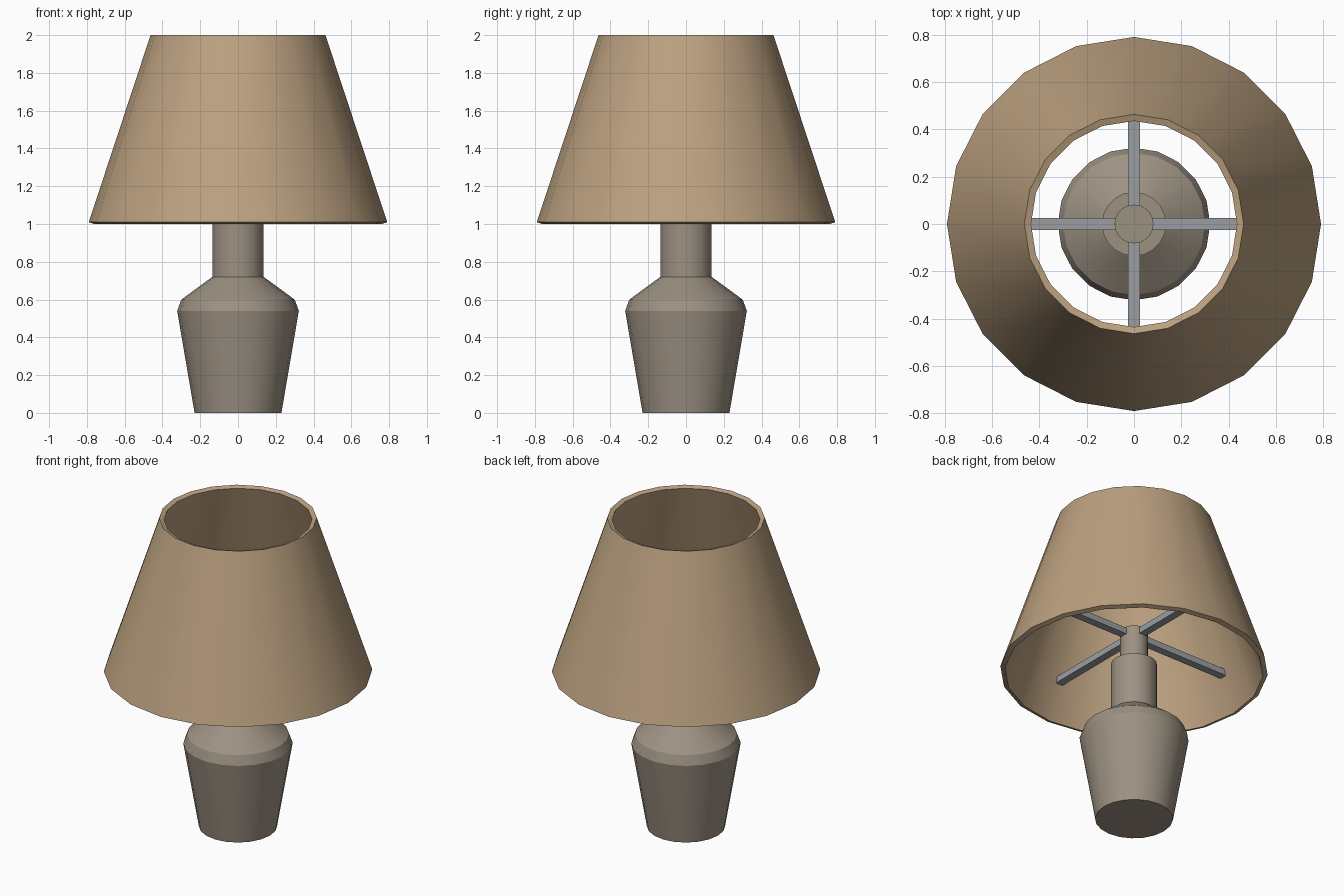
import bpy, bmesh, math

if "Cube" in bpy.data.objects:
    bpy.data.objects.remove(bpy.data.objects["Cube"])

SIDES = 20


def material(name, rgb):
    m = bpy.data.materials.new(name)
    m.diffuse_color = (*rgb, 1)
    m.use_nodes = True
    m.node_tree.nodes["Principled BSDF"].inputs["Base Color"].default_value = m.diffuse_color
    return m


fabric = material("tan_fabric", (0.50, 0.355, 0.215))
ceramic = material("warm_grey_ceramic", (0.335, 0.285, 0.225))
metal = material("grey_metal", (0.33, 0.345, 0.36))


def finish(bm, name, mat, smooth=None):
    bmesh.ops.recalc_face_normals(bm, faces=bm.faces)
    me = bpy.data.meshes.new(name)
    bm.to_mesh(me)
    bm.free()
    me.materials.append(mat)
    ob = bpy.data.objects.new(name, me)
    bpy.context.collection.objects.link(ob)
    if smooth:
        bpy.ops.object.select_all(action='DESELECT')
        ob.select_set(True)
        bpy.context.view_layer.objects.active = ob
        bpy.ops.object.shade_smooth_by_angle(angle=math.radians(smooth))
    return ob


def lathe(name, profile, mat, closed=False):
    """Spin (radius, z) points round z; cap the ends, or close the profile into a ring."""
    bm = bmesh.new()
    rings = []
    for r, z in profile:
        rings.append([bm.verts.new((r * math.cos(a), r * math.sin(a), z))
                      for a in (2 * math.pi * i / SIDES for i in range(SIDES))])
    pairs = list(zip(rings, rings[1:]))
    if closed:
        pairs.append((rings[-1], rings[0]))
    else:
        bm.faces.new(rings[0])
        bm.faces.new(rings[-1])
    for lo, hi in pairs:
        for i in range(SIDES):
            j = (i + 1) % SIDES
            bm.faces.new((lo[i], lo[j], hi[j], hi[i]))
    return finish(bm, name, mat, 22)


# Vase-shaped base with neck, and the thinner lamp holder on top
lathe("base", [(0.23, 0), (0.322, 0.54), (0.30, 0.60),
               (0.136, 0.72), (0.136, 1.05)], ceramic)
lathe("lamp_holder", [(0.082, 1.04), (0.082, 1.27)], ceramic)

# Hollow tapered shade, wall thickness square to the slope
lathe("shade", [(0.79, 1.01), (0.463, 2.0), (0.435, 1.99), (0.762, 1.0)],
      fabric, closed=True)

# Four spokes carrying the shade
for k, side in enumerate(("right", "back", "left", "front")):
    bm = bmesh.new()
    bmesh.ops.create_cube(bm, size=1)
    bmesh.ops.scale(bm, vec=(0.65, 0.05, 0.04), verts=bm.verts)
    bmesh.ops.translate(bm, vec=(0.375, 0, 1.24), verts=bm.verts)
    ob = finish(bm, "spoke_" + side, metal)
    ob.rotation_euler.z = k * math.pi / 2
